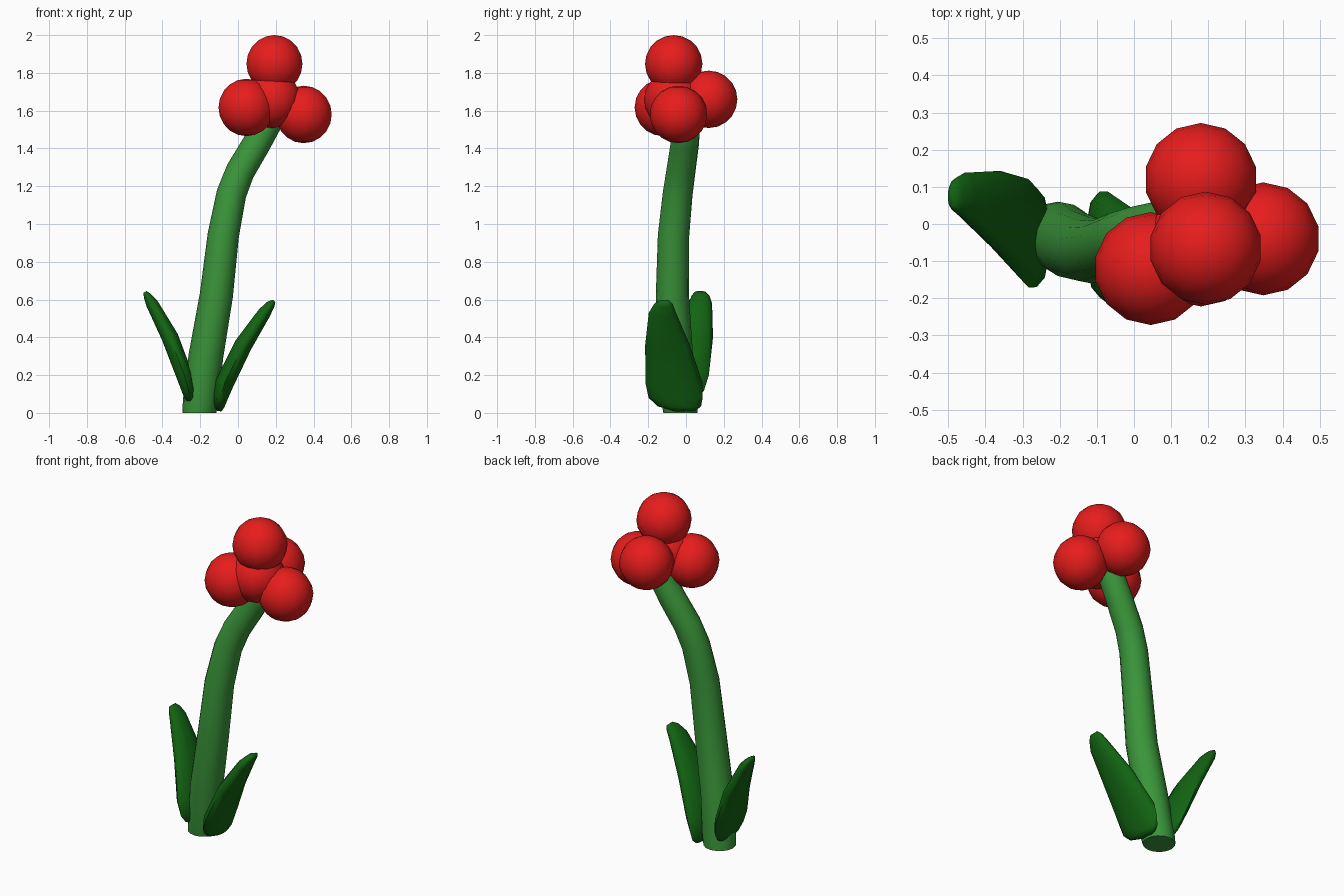
import bpy, bmesh, math
from mathutils import Matrix, Vector

if "Cube" in bpy.data.objects:
    bpy.data.objects.remove(bpy.data.objects["Cube"])


def material(name, color):
    m = bpy.data.materials.new(name)
    m.diffuse_color = (*color, 1)
    m.use_nodes = True
    m.node_tree.nodes["Principled BSDF"].inputs["Base Color"].default_value = m.diffuse_color
    return m


RED = material("berry_red", (0.80, 0.012, 0.012))
STEM = material("stem_green", (0.042, 0.30, 0.042))
LEAF = material("leaf_green", (0.006, 0.127, 0.006))


def finish(bm, name, mat, angle):
    bmesh.ops.recalc_face_normals(bm, faces=bm.faces)
    me = bpy.data.meshes.new(name)
    bm.to_mesh(me)
    bm.free()
    ob = bpy.data.objects.new(name, me)
    bpy.context.collection.objects.link(ob)
    me.materials.append(mat)
    bpy.ops.object.select_all(action='DESELECT')
    ob.select_set(True)
    bpy.context.view_layer.objects.active = ob
    bpy.ops.object.shade_smooth_by_angle(angle=math.radians(angle))


def loft(name, stations, sides, mat, angle, is_stem=False):
    """Skin elliptical rings; station = x, y, z, half width (y), half thickness (x)."""
    bm = bmesh.new()
    pts = [Vector(s[:3]) for s in stations]
    rings = []
    for i, s in enumerate(stations):
        # rings lie square to the path in the front view
        t = pts[min(i + 1, len(pts) - 1)] - pts[max(i - 1, 0)]
        if i == 0 and is_stem:
            t = Vector((0, 0, 1))
        across = Vector((0, 1, 0)).cross(t).normalized()
        wide = t.cross(across).normalized() if is_stem else Vector((0, 1, 0))
        rings.append([bm.verts.new(pts[i] + wide * s[3] * math.cos(a) + across * s[4] * math.sin(a))
                      for a in (2 * math.pi * k / sides for k in range(sides))])
    for a, b in zip(rings, rings[1:]):
        for k in range(sides):
            n = (k + 1) % sides
            bm.faces.new((a[k], a[n], b[n], b[k]))
    bm.faces.new(rings[0])
    bm.faces.new(rings[-1])
    finish(bm, name, mat, angle)


# Curved tapering stem
loft("stem", [(x, y, z, r, r) for x, y, z, r in [
    (-0.205, -0.03, 0.0, 0.09), (-0.198, -0.035, 0.06, 0.094), (-0.17, -0.055, 0.30, 0.092),
    (-0.115, -0.072, 0.62, 0.088), (-0.078, -0.066, 0.94, 0.083), (-0.035, -0.044, 1.16, 0.079),
    (0.012, -0.027, 1.28, 0.077), (0.095, -0.007, 1.42, 0.075), (0.162, 0.004, 1.54, 0.073),
    (0.19, 0.006, 1.62, 0.068)]], 16, STEM, 50, True)

# Two broad flat leaves at the foot
loft("leaf_right", [
    (-0.104, -0.01, 0.01, 0.06, 0.018), (-0.1, -0.035, 0.035, 0.115, 0.03),
    (-0.092, -0.055, 0.08, 0.143, 0.04), (-0.07, -0.064, 0.16, 0.151, 0.052),
    (0.028, -0.098, 0.36, 0.118, 0.05), (0.14, -0.125, 0.53, 0.072, 0.036),
    (0.174, -0.12, 0.575, 0.05, 0.024), (0.191, -0.115, 0.592, 0.03, 0.01)], 10, LEAF, 80)
loft("leaf_left", [
    (-0.252, -0.03, 0.048, 0.05, 0.018), (-0.256, -0.035, 0.075, 0.1, 0.028),
    (-0.262, -0.037, 0.12, 0.133, 0.038), (-0.284, -0.025, 0.20, 0.146, 0.046),
    (-0.36, 0.03, 0.40, 0.113, 0.047), (-0.456, 0.075, 0.58, 0.063, 0.034),
    (-0.48, 0.077, 0.62, 0.047, 0.022), (-0.493, 0.075, 0.64, 0.03, 0.01)], 10, LEAF, 80)

# Cluster of round berries around a centre one
for label, pos in {"top": (0.193, -0.065, 1.848), "left": (0.045, -0.12, 1.617),
                   "right": (0.348, -0.04, 1.58), "back": (0.18, 0.12, 1.66),
                   "centre": (0.18, -0.07, 1.66)}.items():
    bm = bmesh.new()
    bmesh.ops.create_uvsphere(bm, u_segments=14, v_segments=10, radius=0.152,
                              matrix=Matrix.Translation(pos))
    finish(bm, "berry_" + label, RED, 60)
